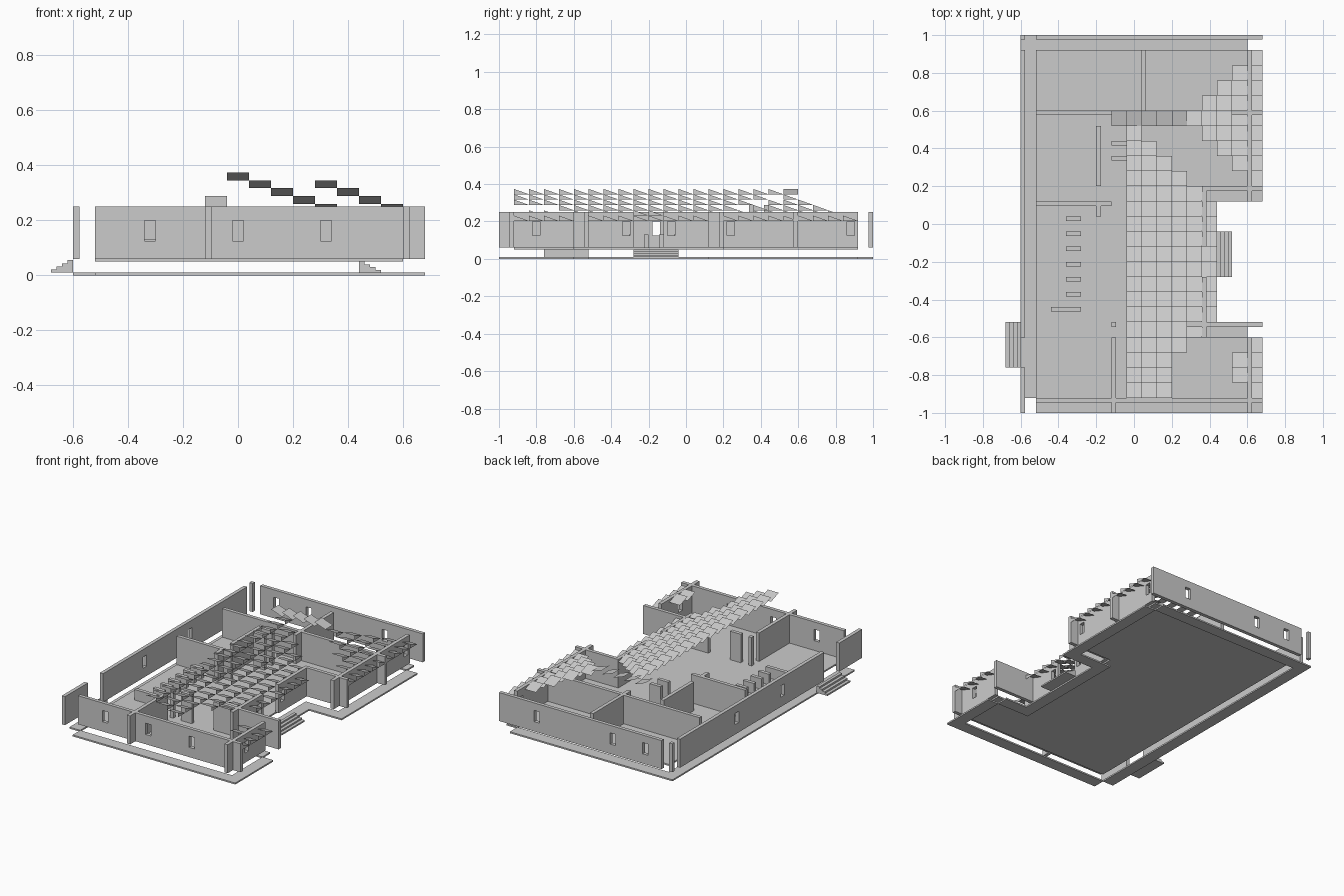
import bpy, bmesh

if "Cube" in bpy.data.objects:
    bpy.data.objects.remove(bpy.data.objects["Cube"])

T = 0.024            # wall thickness
C = 0.08             # grid cell
Z0, Z1 = 0.06, 0.25  # wall bottom and top
W0, W1 = 0.125, 0.20 # window sill and head


def make(name, boxes):
    """One object made of axis-aligned boxes (x0,x1,y0,y1,z0,z1)."""
    bm = bmesh.new()
    for x0, x1, y0, y1, z0, z1 in boxes:
        vs = [bm.verts.new((x, y, z)) for z in (z0, z1)
              for x, y in ((x0, y0), (x1, y0), (x1, y1), (x0, y1))]
        for f in ((3, 2, 1, 0), (4, 5, 6, 7), (0, 1, 5, 4),
                  (1, 2, 6, 5), (2, 3, 7, 6), (3, 0, 4, 7)):
            bm.faces.new([vs[i] for i in f])
    return finish(name, bm)


def finish(name, bm):
    me = bpy.data.meshes.new(name)
    bm.to_mesh(me)
    bm.free()
    ob = bpy.data.objects.new(name, me)
    bpy.context.collection.objects.link(ob)
    return ob


def wall(name, axis, pos, a, b, windows=()):
    """Wall along x (its back face at y=pos) or along y (its left face at x=pos)."""
    spans, s = [], a
    for w in sorted(windows):
        spans += [(s, w - 0.02, Z0, Z1), (w - 0.02, w + 0.02, Z0, W0),
                  (w - 0.02, w + 0.02, W1, Z1)]
        s = w + 0.02
    spans.append((s, b, Z0, Z1))
    if axis == 'x':
        make(name, [(p, q, pos - T, pos, u, v) for p, q, u, v in spans])
    else:
        make(name, [(pos, pos + T, p, q, u, v) for p, q, u, v in spans])


# Ground path around the building
make("ground_path", [(x0, x1, y0, y1, 0, 0.01) for x0, x1, y0, y1 in (
    (-0.52, 0.68, -1, -0.92), (-0.60, -0.52, -0.92, 1), (-0.52, 0.60, 0.92, 1),
    (0.60, 0.68, 0.12, 0.92), (0.60, 0.68, -0.92, -0.60), (0.36, 0.44, -0.60, 0.20),
    (0.44, 0.60, 0.12, 0.20), (0.44, 0.60, -0.60, -0.52))])

# Raised floor with a recess on the right
make("floor", [(x0, x1, y0, y1, 0.05, 0.06) for x0, x1, y0, y1 in (
    (-0.52, 0.60, -0.92, -0.60), (-0.52, 0.36, -0.60, 0.20), (-0.52, 0.60, 0.20, 0.92))])

# Outer walls
wall("front_wall", 'x', -0.92, -0.52, 0.68, (-0.32, 0.0, 0.32))
wall("back_wall", 'x', 1.0, -0.52, 0.68, (-0.40, -0.16, 0.40))
wall("left_wall", 'y', -0.60, -0.60, 0.92, (-0.16, 0.32))
wall("left_wall_end", 'y', -0.60, -1.0, -0.76)
wall("corner_post", 'y', -0.60, 1 - T, 1.0)
wall("right_wall_front_bay", 'y', 0.60, -1.0, -0.60, (-0.80,))
wall("right_wall_back_bay", 'y', 0.60, 0.12, 0.92, (0.24, 0.88))
wall("recess_wall_front", 'y', 0.36, -0.60, -0.28, (-0.32,))
wall("recess_wall_back", 'y', 0.36, -0.12, 0.20, (-0.08,))
wall("back_bay_return", 'x', 0.20, 0.36, 0.68)

# Inner walls
wall("front_room_back_wall", 'x', -0.52, 0.20, 0.68)
wall("front_room_stub", 'x', -0.52, -0.04, 0.04)
wall("front_room_post", 'y', -0.12, -0.52 - T, -0.52)
wall("front_room_side_wall", 'y', -0.12, -1.0, -0.60)
wall("long_inner_wall", 'x', 0.60, -0.52, 0.68)
wall("left_room_front_wall", 'x', 0.12, -0.52, -0.12)
wall("left_room_side_wall", 'y', -0.20, 0.20, 0.52)
wall("left_room_side_end", 'y', -0.20, 0.04, 0.12)
wall("back_room_divider", 'y', 0.04, 0.52, 0.92)

# Low partitions in the hall and two tall panels
low = [(-0.44 if i == 6 else -0.36, -0.28, 0.04 - C * i - T, 0.04 - C * i, Z0, 0.13)
       for i in range(7)]
make("low_partitions", low)
make("tall_panels", [(-0.12, -0.04, y - T, y, Z0, 0.288) for y in (0.36, 0.44)])

# Outside steps on the right and the left
make("right_steps", [(0.44 + 0.02 * i, 0.46 + 0.02 * i, -0.28, -0.04, 0.01, 0.05 - 0.01 * i)
                     for i in range(4)])
make("left_steps", [(-0.62 - 0.02 * i, -0.60 - 0.02 * i, -0.76, -0.52, 0.01, 0.055 - 0.0115 * i)
                    for i in range(4)])

# Roof tiles: thin sloping sheets with a triangular cheek on the right
H, TOP = 0.0285, 0.374


def tiles(name, columns):
    """columns: (x start, level, y start, y end)."""
    bm = bmesh.new()
    for x, k, ya, yb in columns:
        hi = TOP - H * k
        lo, x1 = hi - H, x + C
        for j in range(round((yb - ya) / C)):
            y = ya + C * j
            v = [bm.verts.new(p) for p in ((x, y, hi), (x, y + C, lo),
                                           (x1, y + C, lo), (x1, y, hi))]
            bm.faces.new(v)
            bm.faces.new((v[3], bm.verts.new((x1, y, lo)), v[2])).normal_flip()
    bm.normal_update()
    for f in bm.faces:
        if f.normal.z > 0.1 or f.normal.x < -0.5:
            f.normal_flip()
    finish(name, bm)


tiles("main_roof", [(-0.04, 0, -0.92, 0.52), (0.04, 1, -0.92, 0.44), (0.12, 2, -0.92, 0.36),
                    (0.20, 3, -0.68, 0.28), (0.28, 4, -0.60, 0.20), (0.36, 5, -0.52, 0.12)])
tiles("back_bay_roof", [(0.28, 1, 0.52, 0.60)] +
      [(0.28 + C * i, 1 + i, 0.52 - C * i, 0.60 + C * i) for i in range(1, 5)])
tiles("front_bay_roof", [(0.52, 4, -0.84, -0.68), (0.60, 5, -0.92, -0.60)])

# Ridge row sloping to the right
bm = bmesh.new()
for i in range(5):
    x = -0.12 + C * i
    bm.faces.new([bm.verts.new(p) for p in ((x, 0.52, TOP), (x, 0.60, TOP),
                                            (x + C, 0.60, TOP - H), (x + C, 0.52, TOP - H))])
finish("ridge_tiles", bm)
